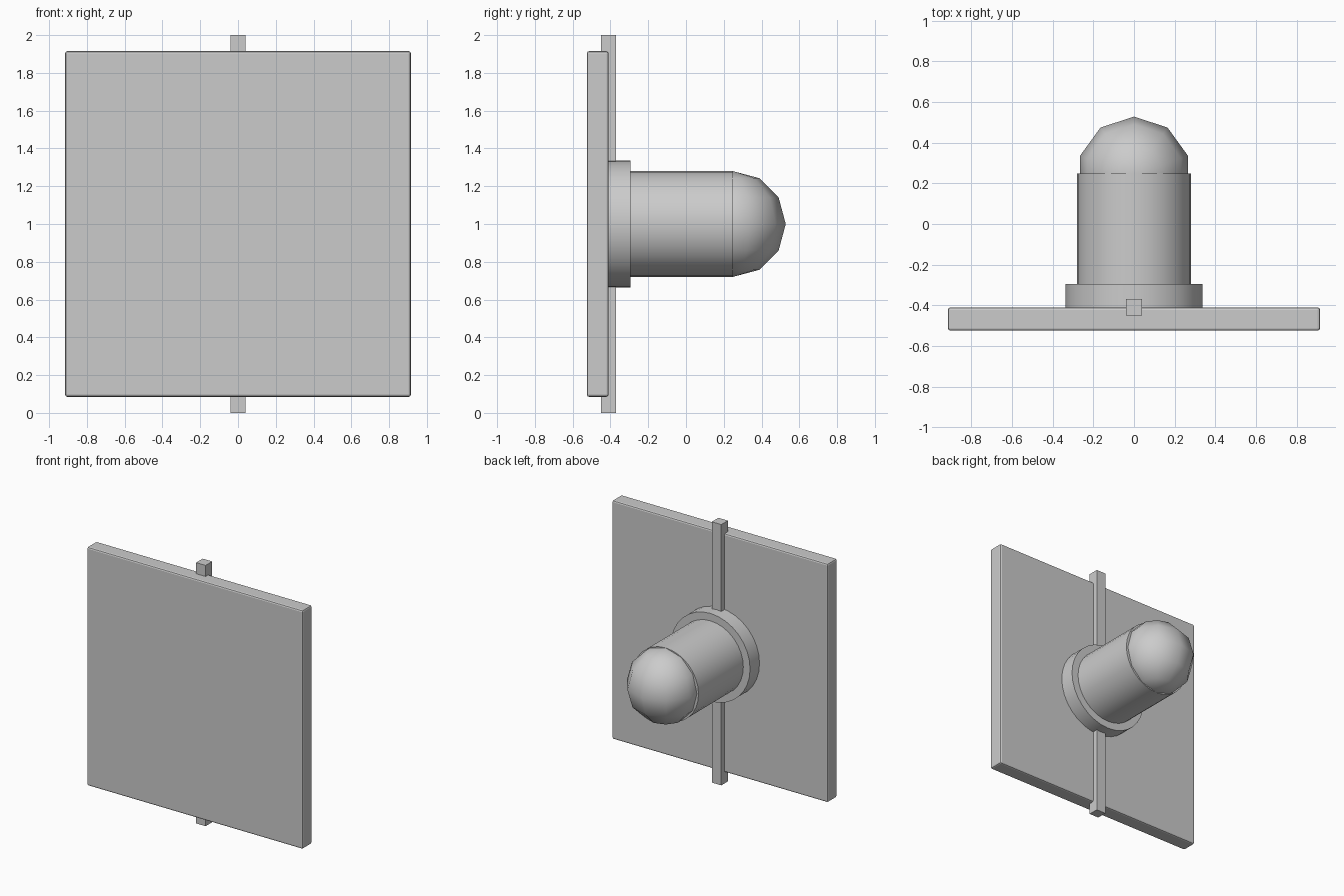
import bpy, math

if "Cube" in bpy.data.objects:
    bpy.data.objects.remove(bpy.data.objects["Cube"])

R = 0.28        # body radius
CZ = 1.0        # axis height


def box(name, lo, hi, bevel=0.0):
    bpy.ops.mesh.primitive_cube_add(size=1, location=[(a + b) / 2 for a, b in zip(lo, hi)])
    ob = bpy.context.object
    ob.name = name
    ob.scale = [b - a for a, b in zip(lo, hi)]
    bpy.ops.object.transform_apply(location=False, rotation=False, scale=True)
    if bevel:
        mod = ob.modifiers.new("bevel", 'BEVEL')
        mod.width, mod.segments = bevel, 2
    return ob


def y_cylinder(name, radius, y0, y1):
    bpy.ops.mesh.primitive_cylinder_add(vertices=32, radius=radius, depth=y1 - y0,
                                        location=(0, (y0 + y1) / 2, CZ),
                                        rotation=(math.pi / 2, 0, 0))
    ob = bpy.context.object
    ob.name = name
    bpy.ops.object.shade_smooth_by_angle(angle=math.radians(40))
    return ob


# Square front panel with softened edges
box("front_panel", (-0.915, -0.525, 0.085), (0.915, -0.41, 1.915), 0.012)

# Thin vertical rod half sunk into the back of the panel
box("vertical_rod", (-0.04, -0.45, 0.0), (0.04, -0.37, 2.0))

# Mounting collar and round body
y_cylinder("collar", 0.337, -0.42, -0.295)
y_cylinder("body", R, -0.42, 0.248)

# Coarse rounded end cap, poles along z
bpy.ops.mesh.primitive_uv_sphere_add(segments=10, ring_count=6, radius=R, location=(0, 0.248, CZ))
bpy.context.object.name = "end_dome"
bpy.ops.object.shade_smooth()
